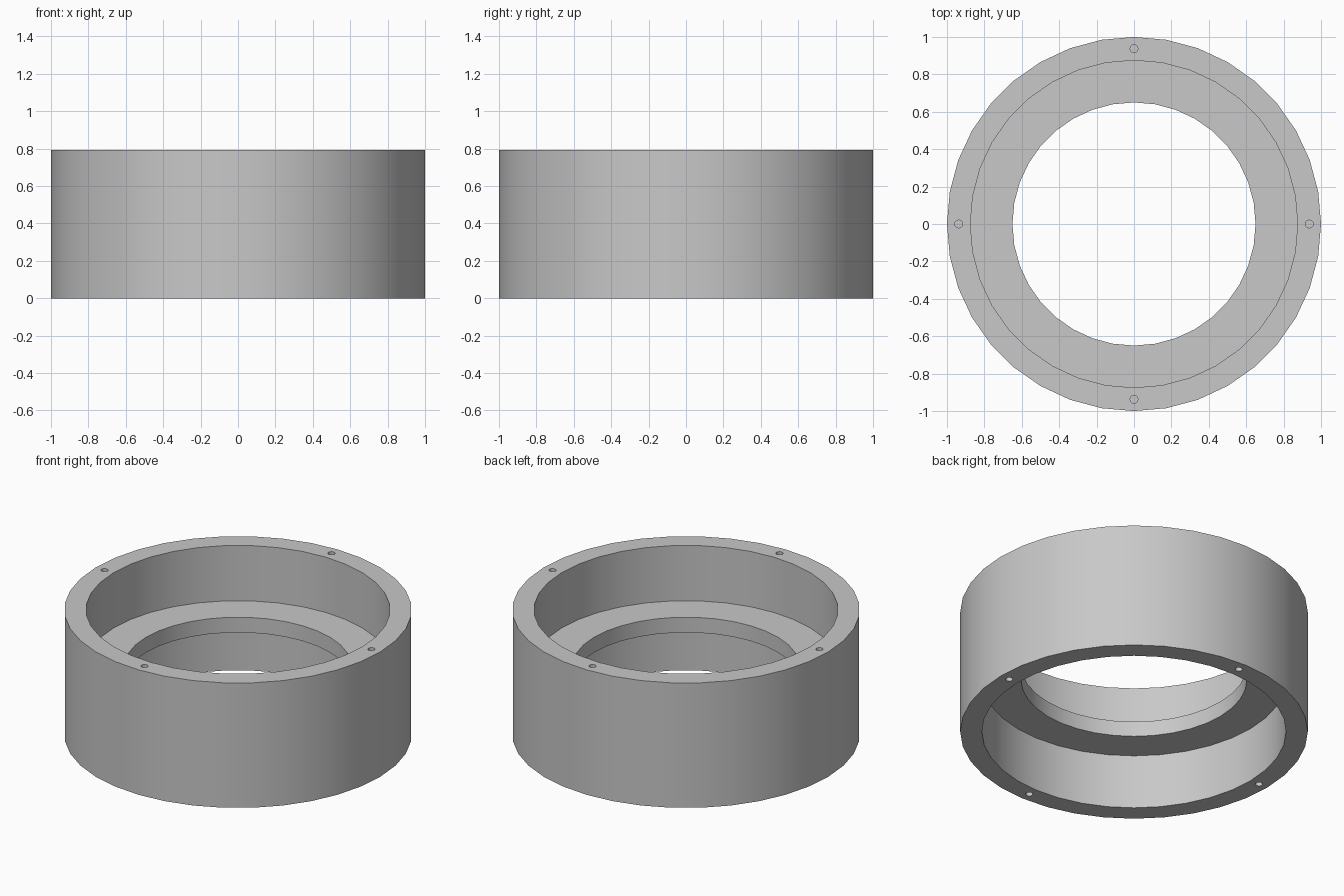
import bpy, bmesh, math
from mathutils import Matrix, Vector

cube = bpy.data.objects.get("Cube")
if cube:
    bpy.data.objects.remove(cube, do_unlink=True)

SIDES = 36
HEIGHT = 0.793
R_OUTER, R_RECESS, R_BORE = 1.0, 0.875, 0.65
FLANGE_LOW, FLANGE_HIGH = 0.345, 0.442
HOLE_RADIUS, HOLE_DEPTH = 0.021, 0.2

# Single metal colour
grey = bpy.data.materials.new("matte_grey")
grey.use_nodes = True
colour = (0.58, 0.58, 0.58, 1)
grey.diffuse_color = colour
grey.node_tree.nodes["Principled BSDF"].inputs["Base Color"].default_value = colour


def make_object(name, bm):
    bmesh.ops.recalc_face_normals(bm, faces=bm.faces)
    mesh = bpy.data.meshes.new(name)
    bm.to_mesh(mesh)
    bm.free()
    mesh.materials.append(grey)
    obj = bpy.data.objects.new(name, mesh)
    bpy.context.collection.objects.link(obj)
    return obj


# Ring housing: closed cross-section turned around the vertical axis
profile = [(R_OUTER, 0), (R_OUTER, HEIGHT), (R_RECESS, HEIGHT),
           (R_RECESS, FLANGE_HIGH), (R_BORE, FLANGE_HIGH),
           (R_BORE, FLANGE_LOW), (R_RECESS, FLANGE_LOW), (R_RECESS, 0)]
bm = bmesh.new()
verts = [bm.verts.new((r, 0, z)) for r, z in profile]
edges = [bm.edges.new((v, verts[i - 1])) for i, v in enumerate(verts)]
bmesh.ops.spin(bm, geom=verts + edges, cent=(0, 0, 0), axis=(0, 0, 1),
               angle=math.tau, steps=SIDES, use_merge=True)
bmesh.ops.remove_doubles(bm, verts=bm.verts, dist=0.0001)
housing = make_object("ring_housing", bm)

# Blind screw holes: four in each rim
bm = bmesh.new()
for i in range(4):
    spot = Matrix.Rotation(i * math.pi / 2, 3, 'Z') @ Vector((0.9375, 0, 0))
    for z in (0, HEIGHT):
        bmesh.ops.create_cone(bm, cap_ends=True, segments=16,
                              radius1=HOLE_RADIUS, radius2=HOLE_RADIUS,
                              depth=2 * HOLE_DEPTH,
                              matrix=Matrix.Translation((spot.x, spot.y, z)))
cutter = make_object("screw_hole_cutter", bm)
cutter.hide_render = True

bpy.ops.object.select_all(action='DESELECT')
housing.select_set(True)
bpy.context.view_layer.objects.active = housing
cut = housing.modifiers.new("screw_holes", 'BOOLEAN')
cut.operation = 'DIFFERENCE'
cut.solver = 'EXACT'
cut.object = cutter
bpy.ops.object.modifier_apply(modifier=cut.name)
bpy.data.objects.remove(cutter, do_unlink=True)

# Smooth walls with crisp rims
bpy.ops.object.shade_smooth_by_angle(angle=math.radians(30))
